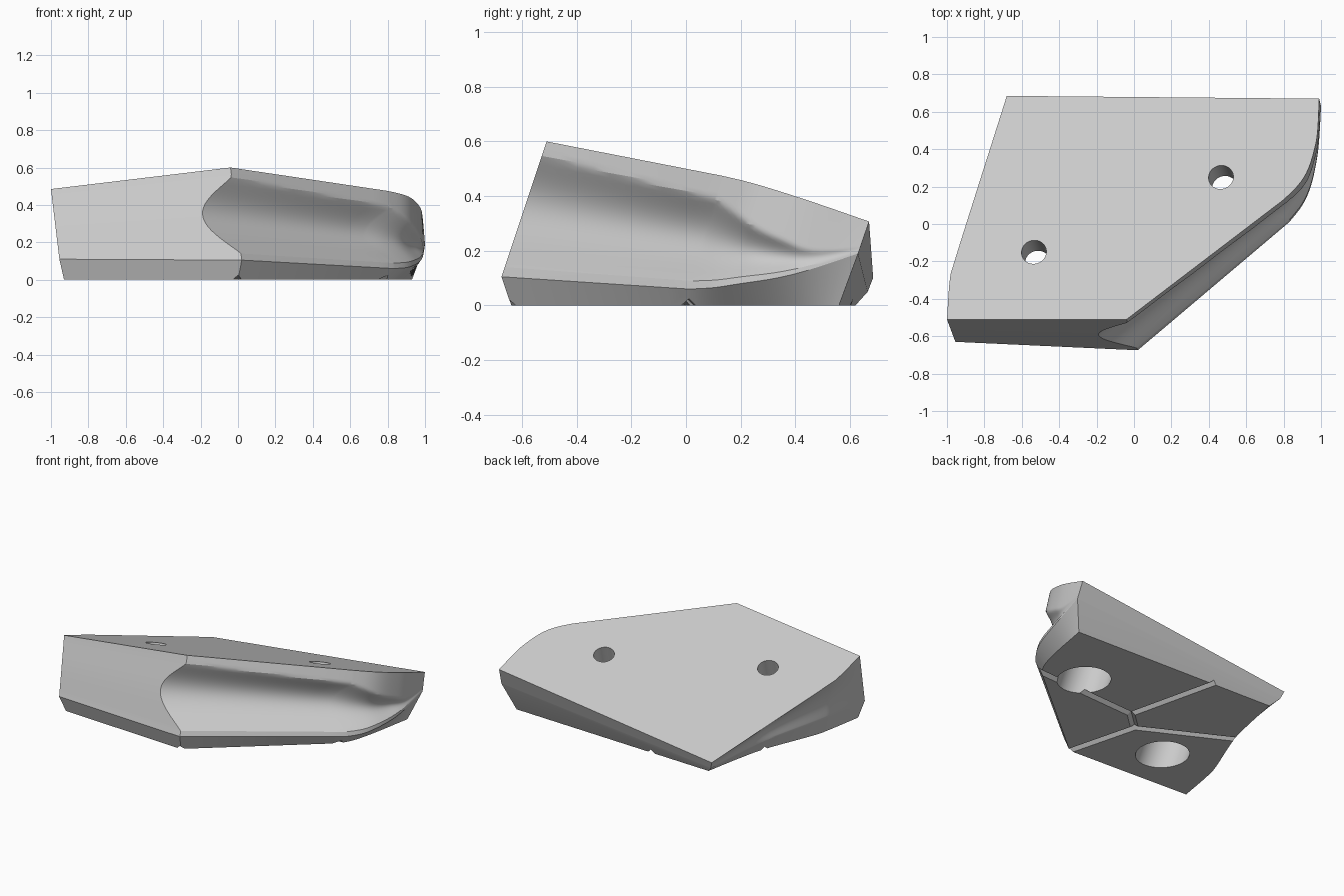
import bpy, bmesh, math
from mathutils import Vector

cube = bpy.data.objects.get("Cube")
if cube:
    bpy.data.objects.remove(cube, do_unlink=True)

grey = bpy.data.materials.new("plain grey")
grey.use_nodes = True
COLOUR = (0.6, 0.6, 0.6, 1)
grey.diffuse_color = COLOUR
grey.node_tree.nodes["Principled BSDF"].inputs["Base Color"].default_value = COLOUR

STEPS = 28                      # points down each side profile
NORMAL = Vector((-0.12, 0.353, 1)).normalized()


def top_z(x, y):
    """Height of the sloping top plane."""
    return 0.6 + 0.12 * (x + 0.04) - 0.353 * (y + 0.51)


def mix(a, b, t):
    return [p + (q - p) * t for p, q in zip(a, b)]


def spline(rows, n):
    """Smooth interpolation through the rows, ends clamped."""
    ext = [rows[0]] + rows + [rows[-1]]
    out = []
    for i in range(len(rows) - 1):
        a, b, c, d = ext[i:i + 4]
        for k in range(n):
            t = k / n
            out.append([q + 0.5 * t * (r - p + t * (2 * p - 5 * q + 4 * r - s
                        + t * (3 * (q - r) + s - p)))
                        for p, q, r, s in zip(a, b, c, d)])
    return out + [rows[-1]]


def profile(row):
    """Side section: top edge, scooped wall, lip, bottom edge."""
    tx, ty, lx, ly, lz, bx, by, depth, start = row
    top, lip = Vector((tx, ty, top_z(tx, ty))), Vector((lx, ly, lz))
    pts = []
    for k in range(STEPS + 1):
        s = k / STEPS
        p = top.lerp(lip, s)
        u = (s - start) / (0.93 - start)
        if 0 < u < 1:
            p.x += depth * math.sin(math.pi * u) ** 1.1
        pts.append(p)
    return pts + [Vector((bx, by, 0))]


# Each row: top x y, lip x y z, bottom x y, scoop depth, scoop start
corner = [-0.04, -0.51, 0.02, -0.675, 0.105, 0, -0.64, -0.18, 0.1]
right_rows = [
    [0.8, 0.13, 0.83, 0.01, 0.06, 0.78, 0.01, -0.15, 0.2],
    [0.88, 0.21, 0.9, 0.1, 0.065, 0.83, 0.1, -0.11, 0.3],
    [0.93, 0.29, 0.945, 0.2, 0.08, 0.865, 0.22, -0.07, 0.42],
    [0.965, 0.4, 0.975, 0.33, 0.1, 0.89, 0.34, -0.04, 0.55],
    [0.982, 0.5, 0.99, 0.45, 0.13, 0.91, 0.45, -0.01, 0.7],
    [0.99, 0.67, 1, 0.63, 0.19, 0.93, 0.56, 0, 0.8]]
left_rows = [
    [-0.68, 0.685, -0.66, 0.665, 0.05, -0.61, 0.62, 0, 0],
    [-0.78, 0.37, -0.7, 0.365, 0.06, -0.66, 0.36, 0.02, 0],
    [-0.85, 0.15, -0.75, 0.14, 0.07, -0.715, 0.14, 0.04, 0],
    [-0.96, -0.2, -0.88, -0.22, 0.09, -0.85, -0.2, 0.03, 0],
    [-0.985, -0.3, -0.915, -0.34, 0.1, -0.885, -0.33, 0.02, 0],
    [-1, -0.51, -0.955, -0.63, 0.11, -0.93, -0.59, 0, 0]]

# Body: side profiles joined in a ring, closed by flat top and bottom
stations = [mix(corner, right_rows[0], k / 10) for k in range(10)]
stations += spline(right_rows, 5) + spline(left_rows, 5)
bm = bmesh.new()
rings = [[bm.verts.new(p) for p in profile(r)] for r in stations]
for a, b in zip(rings, rings[1:] + rings[:1]):
    for k in range(STEPS + 1):
        bm.faces.new((a[k], a[k + 1], b[k + 1], b[k]))
bm.faces.new([r[0] for r in rings])
bm.faces.new([r[-1] for r in reversed(rings)])
bmesh.ops.recalc_face_normals(bm, faces=bm.faces)
mesh = bpy.data.meshes.new("wedge_block")
bm.to_mesh(mesh)
bm.free()
block = bpy.data.objects.new("wedge_block", mesh)
bpy.context.collection.objects.link(block)
mesh.materials.append(grey)


def cut(start, end, radius, sides):
    """Remove a straight prism between two points from the block."""
    start, end = Vector(start), Vector(end)
    axis = end - start
    bpy.ops.mesh.primitive_cylinder_add(
        vertices=sides, radius=radius, depth=axis.length,
        location=(start + end) / 2,
        rotation=axis.to_track_quat('Z', 'Y').to_euler())
    tool = bpy.context.object
    tool.name = "cutter"
    tool.hide_render = True
    tool.data.materials.append(grey)
    bpy.ops.object.select_all(action='DESELECT')
    bpy.context.view_layer.objects.active = block
    block.select_set(True)
    mod = block.modifiers.new("cut", 'BOOLEAN')
    mod.operation = 'DIFFERENCE'
    mod.solver = 'EXACT'
    mod.object = tool
    bpy.ops.object.modifier_apply(modifier=mod.name)
    bpy.data.objects.remove(tool, do_unlink=True)


# Screw holes square to the top, with wide recesses from below
for x, y in ((0.465, 0.25), (-0.535, -0.15)):
    centre = Vector((x, y, top_z(x, y)))
    cut(centre + NORMAL * 0.1, centre - NORMAL * 0.3, 0.067, 32)
    cut(centre - NORMAL * 0.17, centre - NORMAL * 0.7, 0.165, 48)

# Thin V grooves across the underside
hub, link = (0, -0.03, 0), (-0.13, -0.15, 0)
for a, b in ((hub, link), (hub, (0.9, 0.016, 0)), (hub, (-0.18, 0.72, 0)),
             (link, (-0.83, 0.21, 0)), (link, (0.02, -0.72, 0))):
    cut(a, b, 0.025, 4)

block.select_set(True)
bpy.context.view_layer.objects.active = block
bpy.ops.object.shade_smooth_by_angle(angle=math.radians(25))
